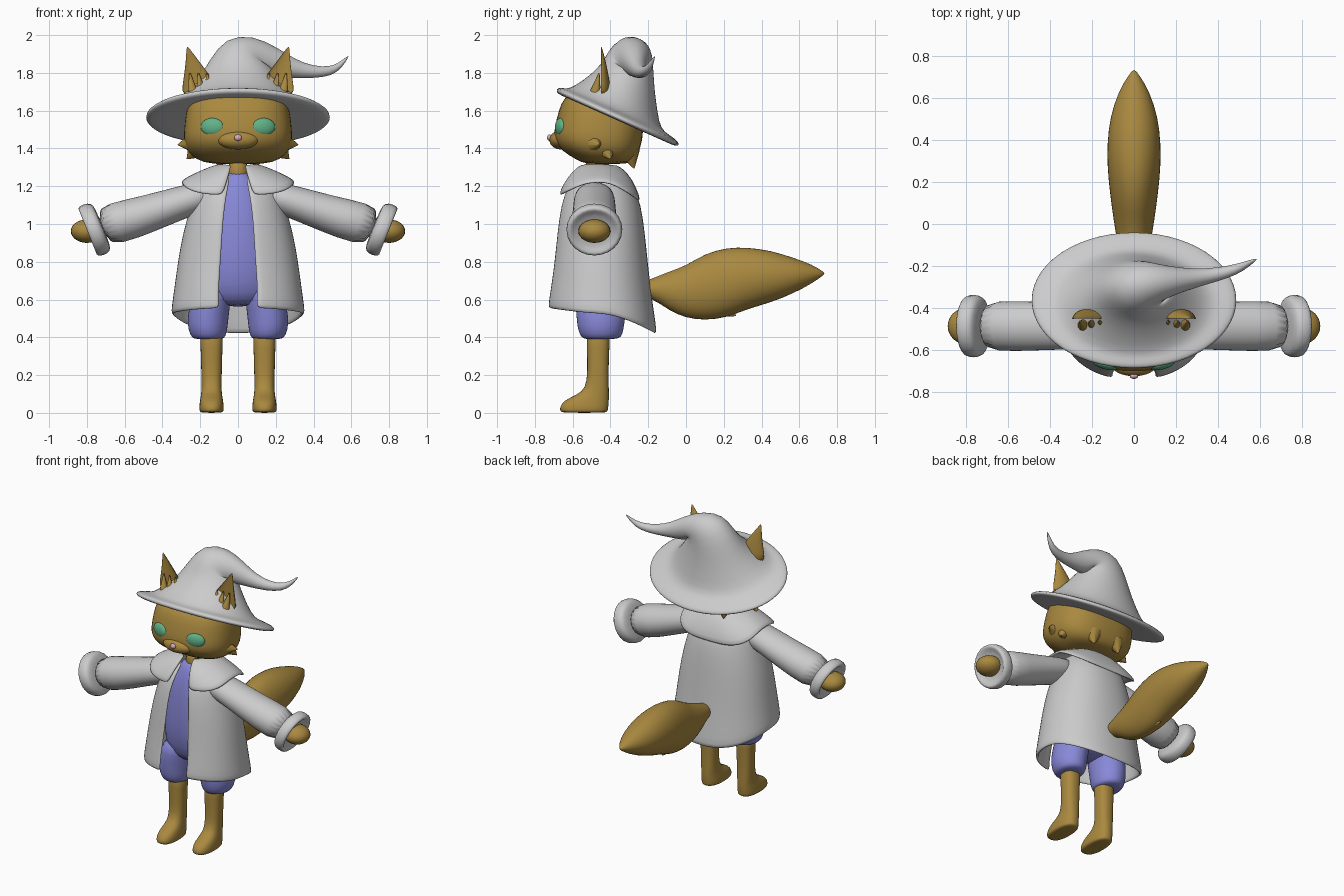
import bpy, bmesh
from math import sin, cos, pi, radians, asin
from mathutils import Vector, Euler, Matrix


def mat(name, rgb):
    m = bpy.data.materials.new(name)
    m.diffuse_color = (*rgb, 1)
    return m


FUR = mat("fur", (0.40, 0.25, 0.05))
BLUE = mat("blue_cloth", (0.25, 0.25, 0.70))
GREEN = mat("eye_green", (0.12, 0.45, 0.25))
PINK = mat("nose_pink", (0.75, 0.40, 0.50))


def finish(name, bm, material=None, mirror=False, subsurf=1, thick=0):
    bmesh.ops.recalc_face_normals(bm, faces=bm.faces)
    me = bpy.data.meshes.new(name)
    bm.to_mesh(me)
    bm.free()
    ob = bpy.data.objects.new(name, me)
    bpy.context.collection.objects.link(ob)
    if material:
        me.materials.append(material)
    for p in me.polygons:
        p.use_smooth = True
    if mirror:
        mod = ob.modifiers.new("mirror", 'MIRROR')
        mod.use_mirror_merge = False
    if thick:
        mod = ob.modifiers.new("thickness", 'SOLIDIFY')
        mod.thickness = thick
        mod.offset = 0
    if subsurf:
        mod = ob.modifiers.new("smooth", 'SUBSURF')
        mod.levels = mod.render_levels = subsurf
    return ob


def power(v, p):
    return (1 if v >= 0 else -1) * abs(v) ** (2 / p)


def skin(bm, rows, closed):
    n = len(rows[0])
    for a, b in zip(rows, rows[1:]):
        for i in range(n if closed else n - 1):
            j = (i + 1) % n
            bm.faces.new((a[i], a[j], b[j], b[i]))


def loft(name, rings, sides=20, p=2, dent=None, **kw):
    """Rings: (centre, rx, ry, pitch about x, roll about y)."""
    bm = bmesh.new()
    rows = []
    for c, rx, ry, *rot in rings:
        pitch, roll = (list(rot) + [0, 0])[:2]
        e = Euler((radians(pitch), radians(roll), 0))
        row = []
        for i in range(sides):
            t = 2 * pi * i / sides
            u, v = power(cos(t), p), power(sin(t), p)
            if dent and v < 0:
                v *= dent
            q = Vector((rx * u, ry * v, 0))
            q.rotate(e)
            row.append(bm.verts.new(Vector(c) + q))
        rows.append(row)
    skin(bm, rows, True)
    bm.faces.new(rows[0])
    bm.faces.new(rows[-1])
    return finish(name, bm, **kw)


def shell(name, rings, n=33, thick=0.02):
    """Cloth open at the front. Rings: z front, z side, z back, rx, cy, ry, half gap, power."""
    bm = bmesh.new()
    rows = []
    for zf, zs, zb, rx, cy, ry, gap, p in rings:
        a = asin(min(0.95, (gap / rx) ** (p / 2)))
        row = []
        for i in range(n):
            t = a + (2 * pi - 2 * a) * i / (n - 1)
            s, c = power(sin(t), p), power(cos(t), p)
            z = zs + (zf - zs) * max(0, c) ** 1.5 + (zb - zs) * max(0, -c) ** 1.5
            row.append(bm.verts.new((rx * s, cy - ry * c, z)))
        rows.append(row)
    skin(bm, rows, False)
    return finish(name, bm, thick=thick)


def ball(name, c, r, material, mirror=False, rot=0):
    bm = bmesh.new()
    m = Matrix.Translation(c) @ Matrix.Rotation(radians(rot), 4, 'Z') @ Matrix.Diagonal((*r, 1))
    bmesh.ops.create_uvsphere(bm, u_segments=24, v_segments=14, radius=1, matrix=m)
    return finish(name, bm, material, mirror, 0)


def tuft(name, base, tip, r, mirror=True):
    bm = bmesh.new()
    b, t = Vector(base), Vector(tip)
    m = Matrix.Translation((b + t) / 2) @ (t - b).to_track_quat('Z', 'Y').to_matrix().to_4x4()
    bmesh.ops.create_cone(bm, segments=10, radius1=r, radius2=0.003, depth=(t - b).length, matrix=m)
    return finish(name, bm, FUR, mirror, 0)


def yspan(z, rx, y0, y1, x=0):
    return ((x, (y0 + y1) / 2, z), rx, (y1 - y0) / 2)


# head and face
loft("head", [yspan(1.315, .14, -.53, -.31), yspan(1.34, .225, -.58, -.27),
              yspan(1.39, .275, -.665, -.245), yspan(1.45, .29, -.705, -.228),
              yspan(1.52, .285, -.695, -.225), yspan(1.60, .275, -.675, -.23),
              yspan(1.67, .255, -.65, -.24), yspan(1.72, .2, -.57, -.26)],
     sides=28, p=2.5, material=FUR)
ball("muzzle", (0, -.665, 1.445), (.11, .058, .05), FUR)
ball("nose", (0, -.722, 1.457), (.02, .014, .017), PINK)
ball("eye", (.135, -.664, 1.513), (.064, .026, .048), GREEN, True, 14)
tuft("cheek_tuft", (.24, -.49, 1.43), (.318, -.46, 1.42), .055)
tuft("jaw_tuft", (.225, -.42, 1.39), (.27, -.40, 1.345), .05)
tuft("nape_tuft", (.09, -.30, 1.38), (.10, -.275, 1.295), .06)
loft("neck", [((0, -.48, 1.2), .06, .06), ((0, -.48, 1.27), .055, .06), ((0, -.48, 1.34), .055, .06)],
     material=FUR)

# ears, hollow at the front
loft("ear", [((.20, -.455, 1.67), .105, .06), ((.205, -.455, 1.74), .09, .055),
             ((.23, -.452, 1.83), .05, .035), ((.255, -.45, 1.90), .02, .015),
             ((.268, -.45, 1.94), .003, .003)],
     sides=16, dent=-.35, material=FUR, mirror=True)
for i, x in enumerate((.15, .195, .24)):
    tuft("ear_fluff_%d" % i, (x, -.48, 1.70), (x + .015, -.46, 1.80), .028)

# hat: brim underside, brim edge, cone and curled tip
T = -24
loft("hat", [((0, -.37, 1.555), .29, .25, T), ((0, -.368, 1.55), .40, .30, T),
             ((0, -.366, 1.55), .475, .347, T), ((0, -.362, 1.562), .495, .358, T),
             ((0, -.36, 1.58), .485, .352, T), ((0, -.365, 1.595), .42, .305, T),
             ((0, -.375, 1.61), .36, .265, T), ((0, -.345, 1.675), .285, .215, T),
             ((.005, -.315, 1.76), .215, .165, T), ((.015, -.30, 1.84), .17, .135, -18, 8),
             ((.05, -.29, 1.905), .145, .115, -8, 35), ((.12, -.28, 1.895), .115, .09, 0, 68),
             ((.20, -.27, 1.855), .078, .065, 0, 100), ((.29, -.258, 1.822), .05, .045, 0, 105),
             ((.40, -.24, 1.803), .032, .032, 0, 96), ((.49, -.215, 1.808), .026, .026, 0, 75),
             ((.54, -.19, 1.838), .016, .016, 0, 40), ((.585, -.165, 1.89), .003, .003, 0, 45)],
     sides=28)

# coat and collar
shell("coat", [(1.27, 1.27, 1.27, .13, -.46, .10, .04, 2), (1.20, 1.21, 1.20, .205, -.455, .17, .05, 2.2),
               (1.10, 1.10, 1.10, .24, -.455, .208, .07, 2.2), (.95, .95, .95, .283, -.455, .228, .082, 2.2),
               (.80, .80, .80, .31, -.455, .243, .09, 2.2), (.67, .66, .62, .328, -.455, .263, .10, 2.2),
               (.59, .56, .47, .343, -.45, .281, .10, 2.2), (.555, .525, .42, .345, -.448, .284, .095, 2.2)])
shell("collar", [(1.315, 1.315, 1.31, .085, -.465, .085, .035, 2), (1.27, 1.29, 1.27, .16, -.46, .145, .045, 2.4),
                 (1.20, 1.255, 1.18, .25, -.458, .19, .065, 3), (1.15, 1.23, 1.12, .30, -.458, .21, .08, 3.2)])

# sleeves, cuffs and hands
Y = -.485
loft("sleeve", [((.13, Y, 1.165), .075, .10, 0, 108), ((.25, Y, 1.13), .085, .11, 0, 108),
                ((.40, Y, 1.08), .095, .115, 0, 108), ((.55, Y, 1.03), .107, .12, 0, 108),
                ((.74, Y, .98), .118, .123, 0, 110)], mirror=True)
loft("cuff", [((.715, Y, .987), .11, .115, 0, 112), ((.728, Y, .983), .145, .15, 0, 112),
              ((.76, Y, .971), .152, .157, 0, 112), ((.795, Y, .96), .148, .152, 0, 112),
              ((.80, Y, .958), .125, .13, 0, 112), ((.77, Y, .967), .10, .105, 0, 112)],
     sides=12, mirror=True)
ball("hand", (.80, Y, .962), (.085, .085, .062), FUR, True)

# torso and shorts
loft("torso", [yspan(.56, .15, -.54, -.36), yspan(.63, .22, -.59, -.31), yspan(.75, .235, -.62, -.28),
               yspan(.95, .21, -.62, -.29), yspan(1.12, .17, -.60, -.33), yspan(1.22, .11, -.57, -.38),
               yspan(1.285, .06, -.54, -.41)], material=BLUE)
loft("shorts_leg", [yspan(.70, .09, -.58, -.32, .12), yspan(.60, .108, -.59, -.31, .145),
                    yspan(.50, .11, -.58, -.32, .16), yspan(.44, .105, -.575, -.33, .16),
                    yspan(.40, .09, -.555, -.34, .157), yspan(.39, .075, -.54, -.37, .155)],
     material=BLUE, mirror=True)

# legs with feet
loft("leg", [yspan(.45, .065, -.53, -.40, .14), yspan(.35, .058, -.525, -.405, .14),
             yspan(.22, .055, -.522, -.41, .14), yspan(.13, .053, -.53, -.408, .14),
             yspan(.095, .056, -.58, -.407, .14), yspan(.065, .062, -.65, -.407, .14),
             yspan(.03, .066, -.67, -.41, .14), yspan(.008, .064, -.668, -.413, .14),
             yspan(0, .055, -.655, -.42, .14)], p=2.4, material=FUR, mirror=True)

# bushy tail with a tuft below: y, z, half width, half height
TAIL = [(-.28, .65, .04, .03), (-.18, .66, .06, .05), (-.09, .645, .08, .105), (0, .64, .095, .14),
        (.10, .667, .11, .18), (.22, .69, .124, .188), (.32, .713, .13, .166), (.45, .722, .125, .14),
        (.57, .727, .098, .095), (.67, .736, .053, .05), (.735, .738, .004, .004)]
loft("tail", [((0, y, z), w, h, -90) for y, z, w, h in TAIL], material=FUR)
tuft("tail_tuft", (0, .12, .56), (0, .265, .515), .06, False)
